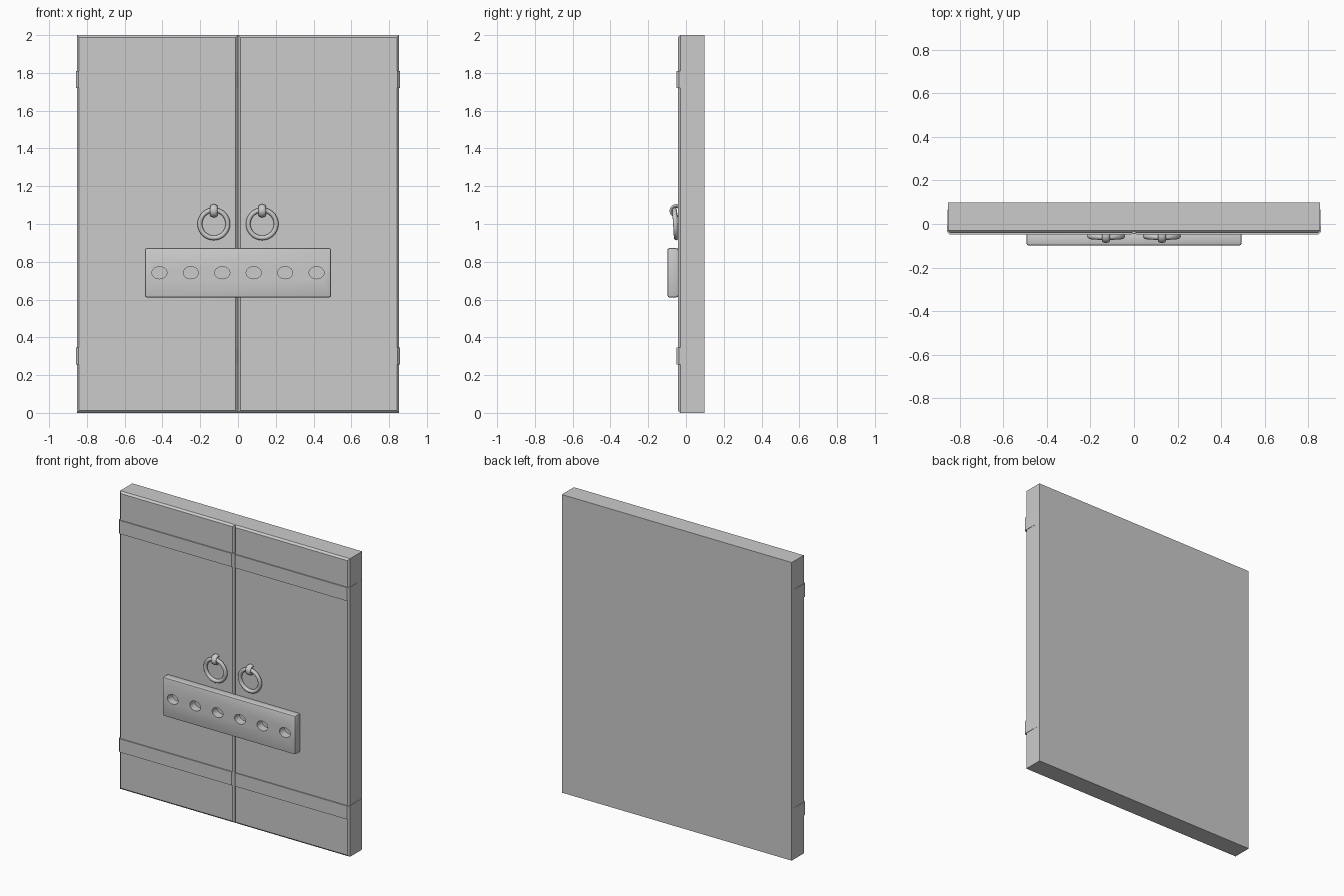
import bpy, bmesh, math
from mathutils import Matrix, Vector

if "Cube" in bpy.data.objects:
    bpy.data.objects.remove(bpy.data.objects["Cube"])

W, BACK, FACE = 0.853, 0.098, -0.042


def finish(bm, name, smooth=False):
    bmesh.ops.recalc_face_normals(bm, faces=bm.faces)
    me = bpy.data.meshes.new(name)
    bm.to_mesh(me)
    bm.free()
    ob = bpy.data.objects.new(name, me)
    bpy.context.collection.objects.link(ob)
    if smooth:
        bpy.ops.object.select_all(action='DESELECT')
        ob.select_set(True)
        bpy.context.view_layer.objects.active = ob
        bpy.ops.object.shade_smooth_by_angle(angle=math.radians(40))
    return ob


def box(name, lo, hi, bevel, front_only=True, segments=1):
    lo, hi = Vector(lo), Vector(hi)
    bm = bmesh.new()
    size = hi - lo
    bmesh.ops.create_cube(bm, size=1, matrix=Matrix.Translation((lo + hi) / 2) @ Matrix.Diagonal((*size, 1)))
    edges = [e for e in bm.edges
             if not front_only or all(abs(v.co.y - lo.y) < 1e-5 for v in e.verts)]
    bmesh.ops.bevel(bm, geom=edges, offset=bevel, segments=segments, profile=0.5, affect='EDGES')
    return finish(bm, name)


def torus(name, centre, axes, major, minor, nu=32, nv=12, squash=1.0):
    # axes: two in-plane directions; squash scales the tube along the ring's axis
    a, b = (Vector(v).normalized() for v in axes)
    n = a.cross(b)
    bm = bmesh.new()
    rows = []
    for i in range(nu):
        t = 2 * math.pi * i / nu
        d = a * math.cos(t) + b * math.sin(t)
        rows.append([bm.verts.new(Vector(centre)
                     + d * (major + minor * math.cos(2 * math.pi * j / nv))
                     + n * (minor * squash * math.sin(2 * math.pi * j / nv))) for j in range(nv)])
    for i in range(nu):
        for j in range(nv):
            k, m = (i + 1) % nu, (j + 1) % nv
            bm.faces.new((rows[i][j], rows[k][j], rows[k][m], rows[i][m]))
    return finish(bm, name, True)


def strap(name, side, z0, z1):
    # thin band over the leaf, tapering to nothing at the back edge
    profile = [(0, BACK - 0.002), (0, FACE + 0.008), (0.013, FACE - 0.007), (W - 0.008, FACE - 0.007),
               (W + 0.004, FACE + 0.006), (W, BACK - 0.002)]
    bm = bmesh.new()
    f = bm.faces.new([bm.verts.new((side * x, y, z0)) for x, y in profile])
    r = bmesh.ops.extrude_face_region(bm, geom=[f])
    bmesh.ops.translate(bm, vec=(0, 0, z1 - z0),
                        verts=[v for v in r['geom'] if isinstance(v, bmesh.types.BMVert)])
    return finish(bm, name)


for side, label in ((-1, "left"), (1, "right")):
    # door leaf
    xs = sorted((0, side * W))
    box(label + "_leaf", (xs[0], FACE, 0), (xs[1], BACK, 2), 0.012)
    # metal straps
    strap(label + "_lower_strap", side, 0.255, 0.345)
    strap(label + "_upper_strap", side, 1.72, 1.81)
    # pull ring hanging from its staple
    x = side * 0.128
    torus(label + "_pull_ring", (x, -0.056, 1.0), ((1, 0, 0), (0, -0.06, 1)), 0.074, 0.0125, 40)
    torus(label + "_ring_staple", (x, -0.052, 1.07), ((0, 1, 0), (0, 0, 1)), 0.025, 0.010, 24, 12, 1.9)

# lock block across the seam
block = box("lock_block", (-0.493, -0.098, 0.612), (0.493, -0.041, 0.872), 0.009, False, 2)

# oval holes in the lock block
bm = bmesh.new()
for i in range(6):
    m = (Matrix.Translation((-0.416 + i * 0.1664, -0.085, 0.742))
         @ Matrix.Diagonal((0.04, 1, 0.032, 1)) @ Matrix.Rotation(math.pi / 2, 4, 'X'))
    bmesh.ops.create_cone(bm, cap_ends=True, segments=32, radius1=1, radius2=1, depth=0.08, matrix=m)
cutter = finish(bm, "hole_cutter")
cutter.hide_render = True
mod = block.modifiers.new("holes", 'BOOLEAN')
mod.operation, mod.solver, mod.object = 'DIFFERENCE', 'EXACT', cutter
bpy.ops.object.select_all(action='DESELECT')
block.select_set(True)
bpy.context.view_layer.objects.active = block
bpy.ops.object.modifier_apply(modifier="holes")
bpy.data.objects.remove(cutter)
bpy.ops.object.shade_smooth_by_angle(angle=math.radians(30))
